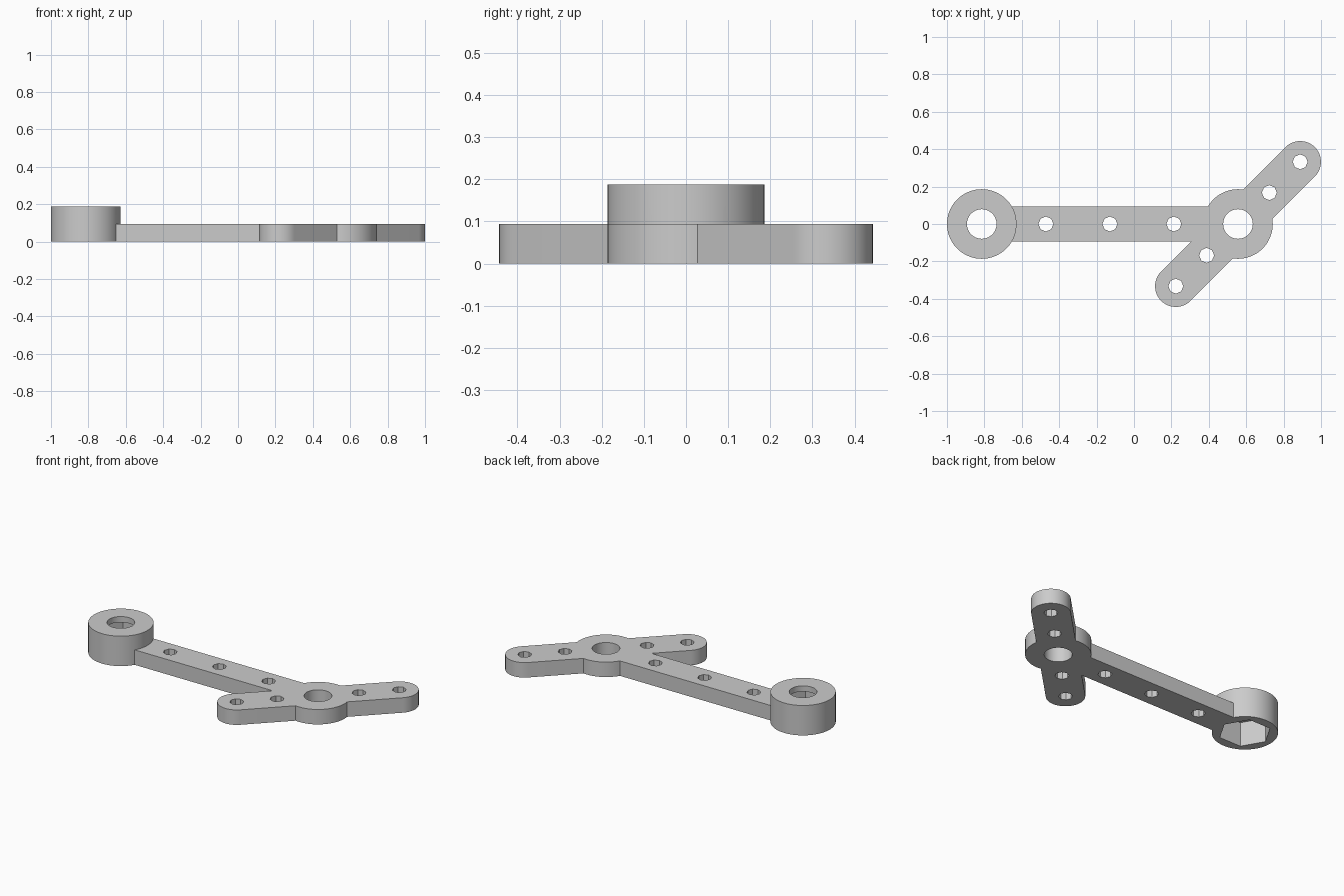
import bpy
import bmesh
from math import radians, cos, sin
from mathutils import Matrix

cube = bpy.data.objects.get("Cube")
if cube:
    bpy.data.objects.remove(cube, do_unlink=True)

THICK = 0.094          # plate thickness
BOSS_H = 0.188         # tall end boss
RING_R, BORE_R = 0.186, 0.079
TIP_R, BOLT_R = 0.111, 0.04
BOSS_X, PIVOT_X = -0.814, 0.556
ARM_L = 0.47           # pivot to arm tip
ARM_DIR = (cos(radians(45)), sin(radians(45)))

grey = bpy.data.materials.new("plain grey")
grey.use_nodes = True
grey.diffuse_color = (0.6, 0.6, 0.6, 1)
grey.node_tree.nodes["Principled BSDF"].inputs["Base Color"].default_value = (0.6, 0.6, 0.6, 1)


def finish(name, bm):
    mesh = bpy.data.meshes.new(name)
    bm.to_mesh(mesh)
    bm.free()
    mesh.materials.append(grey)
    obj = bpy.data.objects.new(name, mesh)
    bpy.context.collection.objects.link(obj)
    return obj


def cylinder(name, x, y, r, z0, z1, sides=72):
    # first corner lies on the +x axis
    bm = bmesh.new()
    ring = [bm.verts.new((x + r * cos(radians(360 * i / sides)),
                          y + r * sin(radians(360 * i / sides)), z0)) for i in range(sides)]
    extrude(bm, ring, z1 - z0)
    return finish(name, bm)


def extrude(bm, ring, height):
    face = bm.faces.new(ring)
    top = bmesh.ops.extrude_face_region(bm, geom=[face])["geom"]
    bmesh.ops.translate(bm, vec=(0, 0, height),
                        verts=[v for v in top if isinstance(v, bmesh.types.BMVert)])
    bmesh.ops.recalc_face_normals(bm, faces=bm.faces)


def slot(name, x, y, half_len, r, angle, height, steps=36):
    # bar with rounded ends
    bm = bmesh.new()
    turn = Matrix.Translation((x, y, 0)) @ Matrix.Rotation(radians(angle), 4, "Z")
    ring = []
    for side, start in ((1, -90), (-1, 90)):
        for i in range(steps + 1):
            a = radians(start + 180 * i / steps)
            ring.append(bm.verts.new((side * half_len + r * cos(a), r * sin(a), 0)))
    extrude(bm, ring, height)
    bmesh.ops.transform(bm, matrix=turn, verts=bm.verts)
    return finish(name, bm)


def box(name, x0, x1, half_w, height):
    bm = bmesh.new()
    corners = ((x0, -half_w), (x1, -half_w), (x1, half_w), (x0, half_w))
    extrude(bm, [bm.verts.new((px, py, 0)) for px, py in corners], height)
    return finish(name, bm)


def combine(target, tool, operation):
    mod = target.modifiers.new("combine", "BOOLEAN")
    mod.operation = operation
    mod.solver = "EXACT"
    mod.object = tool
    bpy.ops.object.select_all(action="DESELECT")
    bpy.context.view_layer.objects.active = target
    target.select_set(True)
    bpy.ops.object.modifier_apply(modifier=mod.name)
    bpy.data.objects.remove(tool, do_unlink=True)


# Solid body: pivot ring, slanted cross arm, long bar and end boss
lever = cylinder("lever_arm", PIVOT_X, 0, RING_R, 0, THICK)
combine(lever, slot("cross_arm", PIVOT_X, 0, ARM_L, TIP_R, 45, THICK), "UNION")
combine(lever, box("long_bar", BOSS_X, PIVOT_X, 0.093, THICK), "UNION")
combine(lever, cylinder("end_boss", BOSS_X, 0, RING_R, 0, BOSS_H), "UNION")

# Large bores and the hexagonal nut pocket under the boss
for x in (BOSS_X, PIVOT_X):
    combine(lever, cylinder("bore", x, 0, BORE_R, -0.1, 0.3), "DIFFERENCE")
combine(lever, cylinder("nut_pocket", BOSS_X, 0, 0.15, -0.1, 0.152, 6), "DIFFERENCE")

# Bolt holes along the bar and the cross arm
holes = [(x, 0) for x in (-0.471, -0.129, 0.213)]
for d in (-ARM_L, -0.237, 0.237, ARM_L):
    holes.append((PIVOT_X + d * ARM_DIR[0], d * ARM_DIR[1]))
for x, y in holes:
    combine(lever, cylinder("bolt_hole", x, y, BOLT_R, -0.1, 0.3, 8), "DIFFERENCE")

bpy.ops.object.select_all(action="DESELECT")
lever.select_set(True)
bpy.context.view_layer.objects.active = lever
bpy.ops.object.shade_smooth_by_angle(angle=radians(30))
